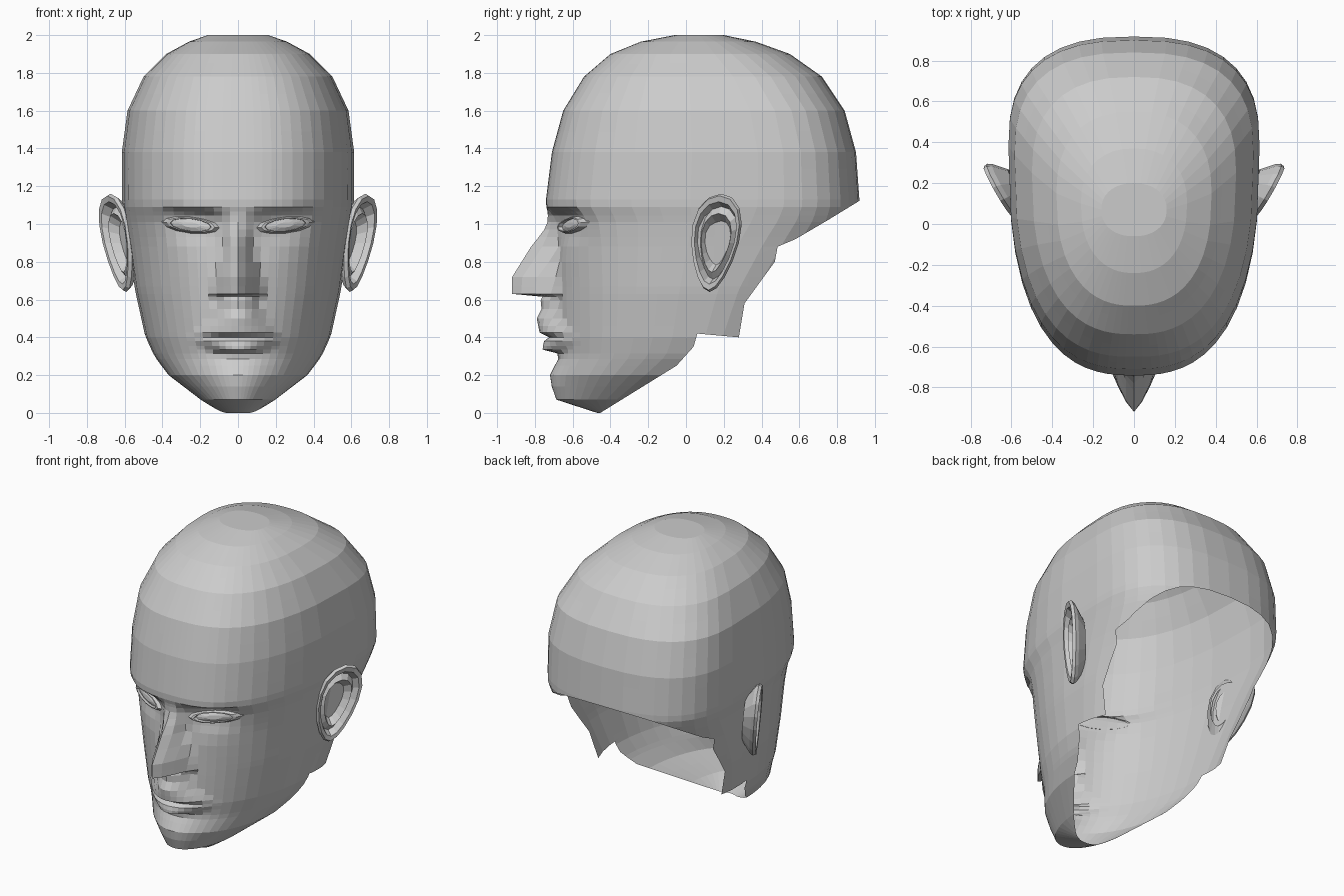
import bpy, bmesh
from math import sin, cos, pi
from mathutils import Vector


def lerp(table, t):
    """Piecewise-linear lookup; each row is (key, values...)."""
    if t <= table[0][0]:
        return table[0][1:]
    for a, b in zip(table, table[1:]):
        if t <= b[0]:
            k = (t - a[0]) / (b[0] - a[0])
            return [p + (q - p) * k for p, q in zip(a[1:], b[1:])]
    return table[-1][1:]


def finish(bm, name):
    """Turn the +x half into a mirrored, flat-shaded object."""
    me = bpy.data.meshes.new(name)
    bm.to_mesh(me)
    bm.free()
    ob = bpy.data.objects.new(name, me)
    bpy.context.collection.objects.link(ob)
    mod = ob.modifiers.new("mirror", 'MIRROR')
    mod.use_clip = True
    mod.merge_threshold = 0.002
    return ob


def loft(bm, rows, closed=False):
    vs = [[bm.verts.new(p) for p in r] for r in rows]
    for a, b in zip(vs, vs[1:]):
        n = len(a)
        for i in range(n if closed else n - 1):
            j = (i + 1) % n
            bm.faces.new((a[i], a[j], b[j], b[i]))
    return vs


# Head sections: z, front y, back y, half width, widest y, roundness
SECTIONS = [
    (0.00, -0.47, -0.30, 0.09, -0.40, 2.2),
    (0.07, -0.68, 0.00, 0.20, -0.28, 2.1),
    (0.20, -0.70, 0.30, 0.37, -0.08, 2.1),
    (0.30, -0.67, 0.50, 0.445, 0.05, 2.1),
    (0.40, -0.68, 0.60, 0.49, 0.10, 2.1),
    (0.65, -0.68, 0.70, 0.545, 0.17, 2.2),
    (0.90, -0.68, 0.85, 0.58, 0.28, 2.4),
    (1.02, -0.70, 0.91, 0.60, 0.35, 2.5),
    (1.10, -0.745, 0.92, 0.615, 0.38, 2.6),
    (1.38, -0.71, 0.90, 0.615, 0.38, 2.6),
    (1.60, -0.65, 0.84, 0.585, 0.34, 2.6),
    (1.78, -0.54, 0.72, 0.50, 0.25, 2.5),
    (1.90, -0.40, 0.55, 0.38, 0.15, 2.4),
    (1.965, -0.24, 0.37, 0.26, 0.10, 2.3),
    (2.00, -0.06, 0.20, 0.16, 0.07, 2.2),
]
# Nose: z, height, half width
NOSE = [(0.60, 0, 0.12), (0.615, 0.08, 0.13), (0.63, 0.24, 0.135), (0.72, 0.24, 0.125),
        (0.80, 0.19, 0.10), (0.88, 0.14, 0.08), (0.98, 0.05, 0.075), (1.08, 0, 0.08)]
# Lips and chin: z, height, half width
MOUTH = [(0.04, 0, 0.12), (0.14, 0.02, 0.16), (0.22, 0.02, 0.16), (0.28, 0, 0.16),
         (0.315, 0.01, 0.14), (0.335, 0.085, 0.15), (0.375, 0.08, 0.23), (0.40, 0.045, 0.24),
         (0.425, 0.095, 0.22), (0.50, 0.11, 0.14), (0.55, 0.085, 0.12), (0.60, 0.09, 0.11),
         (0.64, 0, 0.10)]
# Eye socket: z, depth
SOCKET = [(0.86, 0), (0.94, 0.03), (1.04, 0.065), (1.065, 0.05), (1.085, 0)]


def bump(table, x, z, power):
    h, w = lerp(table, z)
    return h * max(0, 1 - (x / w) ** power)


def face_y(x, z):
    f, b, w, c, p = lerp(SECTIONS, z)
    y = c - (c - f) * max(0, 1 - (x / w) ** p) ** (1 / p)
    y -= max(bump(NOSE, x, z, 1.3), bump(MOUTH, x, z, 1.8))
    return y + lerp(SOCKET, z - 0.1 * (x - 0.25))[0] * max(0, 1 - ((x - 0.24) / 0.17) ** 2)


# Head shell: half rings from the front midline round to the back midline
COLS = [0, .07, .14, .21, .29, .38, .47, .56, .65, .74, .82, .89, .945, .98, 1]
LEVELS = [0, .07, .14, .20, .25, .285, .315, .335, .355, .38, .40, .425, .46, .50, .55, .595,
          .615, .63, .67, .72, .80, .88, .93, .97, 1.01, 1.045, 1.065, 1.09, 1.13, 1.20,
          1.29, 1.38, 1.49, 1.60, 1.69, 1.78, 1.85, 1.90, 1.965, 2.0]
rows = []
for z in LEVELS:
    f, b, w, c, p = lerp(SECTIONS, z)
    row = [(s * w, face_y(s * w, z), z) for s in COLS]
    for i in range(1, 10):
        a = pi / 2 * i / 9
        x = w * max(0, cos(a)) ** (2 / p) if i < 9 else 0
        row.append((x, c + (b - c) * sin(a) ** (2 / p), z))
    rows.append(row)
bm = bmesh.new()
vs = loft(bm, rows)
bm.faces.new(vs[-1])

# Open lower rim along jaw, neck and nape (y, z): cut, then drop what lies below
RIM = [(-0.95, -0.1), (-0.47, -0.01), (-0.05, 0.25), (0.04, 0.35), (0.06, 0.42), (0.28, 0.40),
       (0.31, 0.58), (0.47, 0.80), (0.485, 0.88), (0.58, 0.92), (0.75, 1.02), (0.93, 1.13)]
for (y0, z0), (y1, z1) in list(zip(RIM, RIM[1:]))[1:]:
    fs = [f for f in bm.faces
          if max(v.co.y for v in f.verts) > y0 - .01 and min(v.co.y for v in f.verts) < y1 + .01
          and z0 - .15 < f.calc_center_median().z < z1 + .15]
    geom = set(fs)
    for f in fs:
        geom.update(f.edges)
        geom.update(f.verts)
    bmesh.ops.bisect_plane(bm, geom=list(geom), dist=1e-5, plane_co=Vector((0, y0, z0)),
                           plane_no=Vector((0, z0 - z1, y1 - y0)))
drop = []
for f in bm.faces:
    m = f.calc_center_median()
    if m.z < lerp(RIM, m.y)[0]:
        drop.append(f)
bmesh.ops.delete(bm, geom=drop, context='FACES')
bmesh.ops.recalc_face_normals(bm, faces=bm.faces[:])
finish(bm, "head_shell")

# Eyes: almond lid rings around a slightly bulging eye
bm = bmesh.new()
rings = []
for scale, out in [(1.35, -0.005), (1.1, 0.025), (0.95, 0.028), (0.92, 0.008), (0.4, 0.02)]:
    ring = []
    for i in range(12):
        a = 2 * pi * i / 12
        x = 0.25 + 0.115 * scale * cos(a)
        z = 0.995 + 0.1 * (x - 0.25) + 0.034 * scale * sin(a)
        ring.append((x, face_y(x, z) - out, z))
    rings.append(ring)
vs = loft(bm, rings, True)
bm.faces.new(vs[-1])
finish(bm, "eyes")

# Ears: egg-shaped rings forming back, rolled rim, inner ridge and hollow
bm = bmesh.new()
rings = []
for scale, out in [(0.6, -0.07), (0.93, -0.02), (1, 0.0), (0.96, 0.018), (0.84, 0.015),
                   (0.74, -0.025), (0.6, 0.0), (0.45, -0.045)]:
    ring = []
    for i in range(16):
        a = 2 * pi * i / 16
        v = sin(a)
        y = 0.155 + 0.03 * v * scale + 0.125 * scale * cos(a) * (1 + 0.3 * v)
        z = 0.90 + 0.26 * scale * v
        x = 0.575 + 0.55 * (y - 0.05) + 0.1 * (z - 0.9) + out
        ring.append((x, y - out * 0.4, z))
    rings.append(ring)
vs = loft(bm, rings, True)
bm.faces.new(vs[-1])
finish(bm, "ears")
